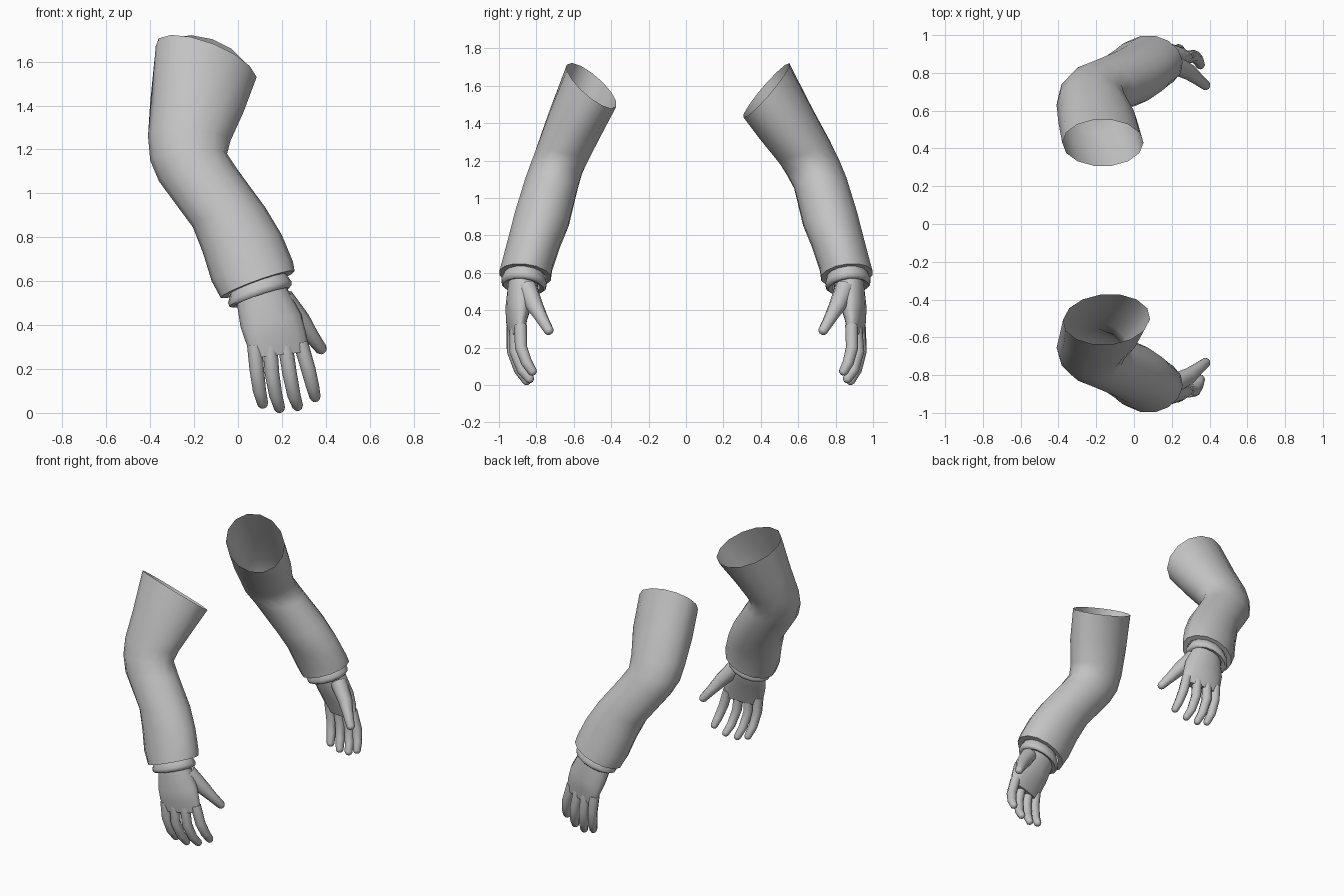
import bpy, bmesh, math
from mathutils import Vector

if "Cube" in bpy.data.objects:
    bpy.data.objects.remove(bpy.data.objects["Cube"])

grey = bpy.data.materials.new("light grey")
grey.diffuse_color = (0.55, 0.55, 0.55, 1)
grey.use_nodes = True
grey.node_tree.nodes["Principled BSDF"].inputs["Base Color"].default_value = grey.diffuse_color


def loft(name, rings, cap_start=False, cap_end=False, angle=50):
    """Skin a list of vertex rings into one smooth object."""
    bm = bmesh.new()
    loops = [[bm.verts.new(p) for p in ring] for ring in rings]
    n = len(loops[0])
    for a, b in zip(loops, loops[1:]):
        for i in range(n):
            j = (i + 1) % n
            bm.faces.new((a[i], a[j], b[j], b[i]))
    if cap_start:
        bm.faces.new(loops[0])
    if cap_end:
        bm.faces.new(loops[-1])
    bmesh.ops.recalc_face_normals(bm, faces=bm.faces)
    # open sheets: make sure the first side face points away from the axis
    bm.faces.ensure_lookup_table()
    f = bm.faces[0]
    centre = sum((Vector(p) for p in rings[0]), Vector()) / n
    if f.normal.dot(f.calc_center_median() - centre) < 0:
        bmesh.ops.reverse_faces(bm, faces=bm.faces)
    me = bpy.data.meshes.new(name)
    bm.to_mesh(me)
    bm.free()
    ob = bpy.data.objects.new(name, me)
    bpy.context.collection.objects.link(ob)
    me.materials.append(grey)
    bpy.ops.object.select_all(action='DESELECT')
    ob.select_set(True)
    bpy.context.view_layer.objects.active = ob
    bpy.ops.object.shade_smooth_by_angle(angle=math.radians(angle))
    return ob


def oval(c, a, b, side, n=14, scale=1.0):
    """Oval ring from a centre and two half axes; side mirrors it in y."""
    c, a, b = Vector(c), Vector(a) * scale, Vector(b) * scale
    pts = []
    for i in range(n):
        t = 2 * math.pi * i / n
        p = c + a * math.cos(t) + b * math.sin(t)
        pts.append(Vector((p.x, p.y * side, p.z)))
    return pts


def finger(name, path, radii, side, n=8):
    """Tapered tube with a rounded tip."""
    path = [Vector(p) for p in path]
    radii = list(radii)
    d = (path[-1] - path[-2]).normalized()
    r = radii[-1]
    end = path[-1]
    path += [end + d * r * 0.5, end + d * r * 0.75]
    radii += [r * 0.75, r * 0.35]
    rings = []
    for i, p in enumerate(path):
        t = (path[min(i + 1, len(path) - 1)] - path[max(i - 1, 0)]).normalized()
        u = Vector((0, 1, 0)).cross(t).normalized()
        v = t.cross(u)
        rings.append(oval(p, u * radii[i], v * radii[i], side, n))
    loft(name, rings, True, True, 60)


# upper sleeve rings differ a little between the two arms
UPPER = {
    1: [((-.145, -.505, 1.60), (.23, 0, -.07), (-.02, -.135, .10)),
        ((-.185, -.592, 1.40), (.21, 0, -.03), (0, -.142, .06)),
        ((-.222, -.655, 1.25), (.188, 0, -.01), (0, -.14, .04)),
        ((-.225, -.69, 1.165), (.175, 0, .015), (0, -.137, .035))],
    -1: [((-.165, -.43, 1.575), (.215, 0, -.04), (0, -.125, .14)),
         ((-.19, -.535, 1.395), (.21, 0, -.02), (0, -.15, .07)),
         ((-.222, -.63, 1.25), (.188, 0, -.01), (0, -.145, .05)),
         ((-.225, -.678, 1.165), (.175, 0, .015), (0, -.145, .035))],
}
FOREARM = [
    ((-.18, -.718, 1.08), (.18, 0, .025), (-.005, -.143, .025)),
    ((-.04, -.77, .89), (.165, 0, .045), (-.015, -.147, .03)),
    ((.02, -.81, .77), (.18, 0, .04), (-.015, -.138, .03)),
    ((.065, -.847, .645), (.185, 0, .045), (-.015, -.135, .025)),
    ((.09, -.86, .585), (.168, 0, .062), (-.015, -.14, .015)),
]
PALM = [
    ((.10, -.865, .59), (.105, 0, .035), (0, -.08, .01)),
    ((.11, -.872, .53), (.115, 0, .035), (0, -.08, .01)),
    ((.15, -.895, .42), (.138, .02, .03), (.01, -.068, 0)),
    ((.172, -.905, .345), (.138, .025, .02), (.01, -.052, 0)),
    ((.195, -.907, .265), (.13, .028, .015), (.005, -.032, 0)),
]
FINGERS = {
    "little_finger": [(.075, -.927, .31), (.085, -.927, .20), (.098, -.897, .10), (.113, -.86, .04)],
    "ring_finger": [(.145, -.922, .31), (.155, -.925, .18), (.172, -.89, .08), (.19, -.85, .02)],
    "middle_finger": [(.215, -.908, .31), (.235, -.912, .18), (.255, -.875, .08), (.272, -.835, .03)],
    "index_finger": [(.285, -.885, .32), (.32, -.882, .20), (.34, -.852, .12), (.352, -.82, .07)],
}
THUMB = [(.20, -.85, .52), (.285, -.808, .42), (.335, -.768, .35), (.38, -.733, .29)]

for side, label in ((1, "near"), (-1, "far")):
    # sleeve: open at the shoulder, turned in at the wrist
    spec = UPPER[side] + FOREARM
    rings = [oval(c, a, b, side) for c, a, b in spec]
    c, a, b = spec[-1]
    rings.append(oval(c, a, b, side, scale=.8))
    loft(label + "_sleeve", rings)

    # rolled wristband below the sleeve
    band = [((.092, -.862, .595), .78), ((.095, -.864, .575), .83), ((.099, -.866, .55), .9),
            ((.102, -.868, .532), .88), ((.104, -.869, .524), .80), ((.103, -.868, .532), .64)]
    loft(label + "_wristband",
         [oval(c, (.16, 0, .055), (-.012, -.136, .015), side, scale=s) for c, s in band])

    # palm
    loft(label + "_palm", [oval(c, a, b, side) for c, a, b in PALM], True, True, 60)

    # fingers, the far hand being slightly straighter
    straighten = 0 if side == 1 else .03
    for name, path in FINGERS.items():
        pts = [(x, y - straighten * max(0, (.25 - z) / .25), z) for x, y, z in path]
        finger(label + "_" + name, pts, (.034, .033, .030, .025), side)
    finger(label + "_thumb", THUMB, (.055, .046, .034, .027), side)
